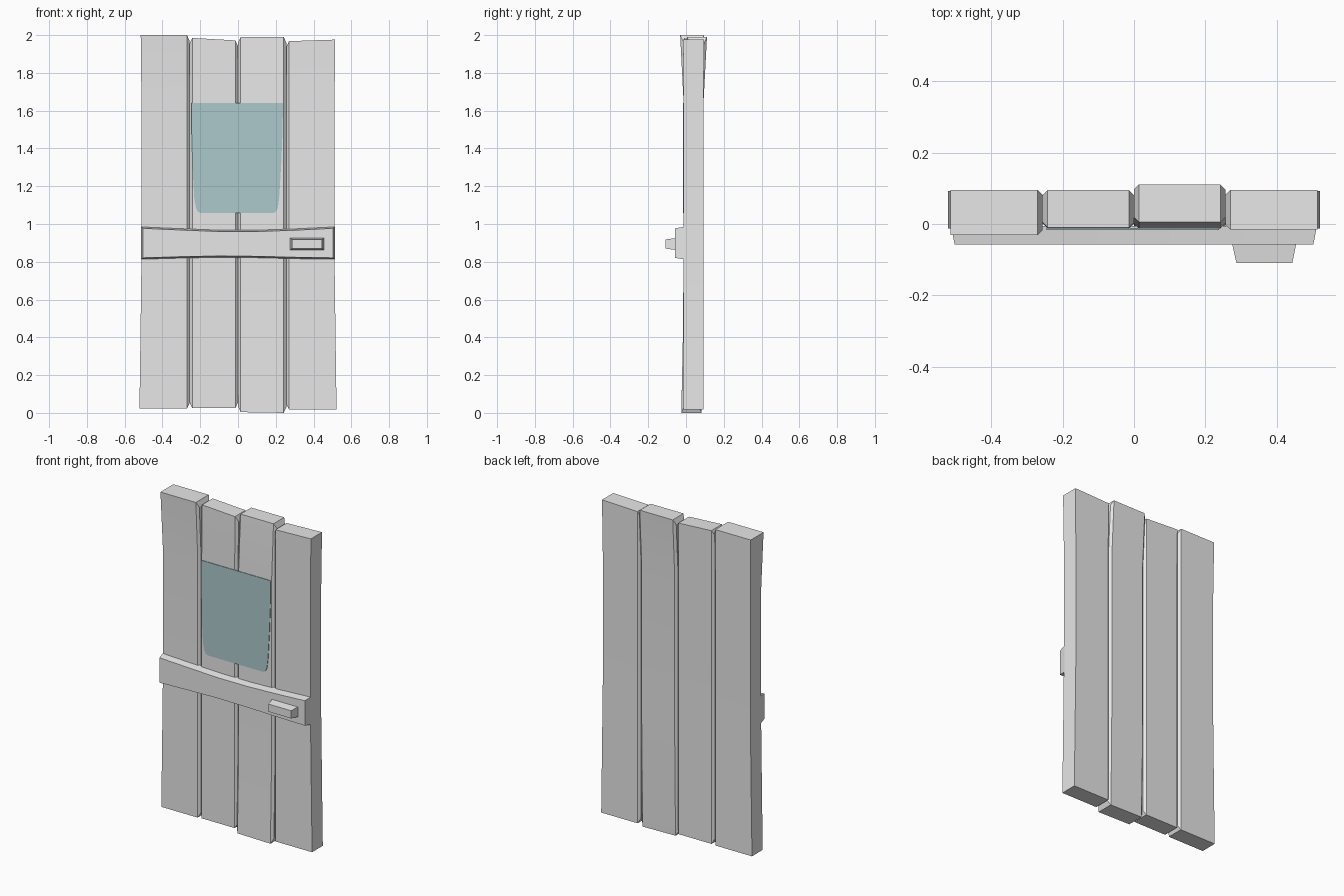
import bpy, bmesh, math

if "Cube" in bpy.data.objects:
    bpy.data.objects.remove(bpy.data.objects["Cube"])

C = 0.014          # groove chamfer


def mat(name, rgb):
    m = bpy.data.materials.new(name)
    m.diffuse_color = (*rgb, 1)
    m.use_nodes = True
    m.node_tree.nodes["Principled BSDF"].inputs["Base Color"].default_value = m.diffuse_color
    return m


GREY = mat("pale_grey", (0.8, 0.8, 0.8))
GLASS = mat("window_teal", (0.42, 0.59, 0.61))


def finish(bm, name, material, smooth=False):
    bmesh.ops.recalc_face_normals(bm, faces=bm.faces[:])
    me = bpy.data.meshes.new(name)
    bm.to_mesh(me)
    bm.free()
    ob = bpy.data.objects.new(name, me)
    bpy.context.collection.objects.link(ob)
    me.materials.append(material)
    if smooth:
        bpy.ops.object.select_all(action='DESELECT')
        ob.select_set(True)
        bpy.context.view_layer.objects.active = ob
        bpy.ops.object.shade_smooth_by_angle(angle=math.radians(25))
    return ob


def outer_edge(side, z):
    # door outline is slightly waisted
    return side * (0.511 + 0.011 * max(0, 1 - z / 0.8) + 0.004 * max(0, (z - 1.65) / 0.35))


def plank(name, gl, gr, bottom, top, f_bot, f_top, b_bot, b_top):
    """gl/gr: groove x, or None on an outer side. bottom/top: z at left and right."""
    bm = bmesh.new()
    rings = []
    for t in (0, 1, 2, 3, 4):
        last = t in (0, 4)
        ends = {0: bottom, 1: (0.4, 0.4), 2: (0.82, 0.82), 3: (1.65, 1.65), 4: top}[t]
        fy = -0.013 + {0: f_bot, 1: f_bot * 0.3, 4: f_top}.get(t, 0)
        by = 0.093 + {0: b_bot, 1: b_bot * 0.3, 4: b_top}.get(t, 0)
        ring = {}
        for key, g, s, z in (("l", gl, -1, ends[0]), ("r", gr, 1, ends[1])):
            x = outer_edge(s, z) if g is None else g - s * C
            ring["f" + key] = bm.verts.new((x, fy, z))
            ring["b" + key] = bm.verts.new((x, by, z))
            if g is not None:
                zi = z + (0.03 if t == 0 else -0.03 if t == 4 else 0)
                ring["rf" + key] = bm.verts.new((g, fy + C, zi))
                ring["rb" + key] = bm.verts.new((g, by - C, zi))
        rings.append(ring)
    loop = ["fl", "fr"] + (["rfr", "rbr"] if gr is not None else []) + ["br", "bl"]
    loop += ["rbl", "rfl"] if gl is not None else []
    for a, b in zip(rings, rings[1:]):
        for i, k in enumerate(loop):
            n = loop[(i + 1) % len(loop)]
            bm.faces.new((a[k], a[n], b[n], b[k]))
    # end caps and their chamfers down into the grooves
    for r in (rings[0], rings[-1]):
        bm.faces.new([r[k] for k in ("fl", "fr", "br", "bl")])
        for key, g in (("l", gl), ("r", gr)):
            if g is not None:
                bm.faces.new([r[k + key] for k in ("f", "rf", "rb", "b")])
    finish(bm, name, GREY, True)


# Four door planks, each warped a little differently at the ends
plank("plank_1", None, -0.256, (0.022, 0.022), (2.0, 2.0), 0, -0.018, 0, 0.003)
plank("plank_2", -0.256, 0.0, (0.025, 0.025), (1.985, 1.972), 0.0, 0.003, 0, 0.002)
plank("plank_3", 0.0, 0.256, (0.004, 0.0), (1.99, 1.99), -0.012, 0.018, -0.01, 0.018)
plank("plank_4", 0.256, None, (0.017, 0.017), (1.968, 1.976), 0, -0.002, 0, 0.002)


def extrude_outline(name, pts, y0, y1, material, taper=None):
    """Front-view outline pushed from y0 to y1; taper gives the front outline."""
    bm = bmesh.new()
    a = [bm.verts.new((x, y0, z)) for x, z in pts]
    b = [bm.verts.new((x, y1, z)) for x, z in (taper or pts)]
    n = len(a)
    for i in range(n):
        bm.faces.new((a[i], a[(i + 1) % n], b[(i + 1) % n], b[i]))
    bm.faces.new(a)
    bm.faces.new(b)
    return finish(bm, name, material)


# Painted window plate
window = [(-0.246, 1.64), (-0.245, 1.48), (-0.239, 1.27), (-0.231, 1.13), (-0.222, 1.085),
          (-0.212, 1.065), (-0.195, 1.057), (0.185, 1.057), (0.202, 1.066), (0.212, 1.09),
          (0.219, 1.15), (0.229, 1.32), (0.236, 1.50), (0.238, 1.64)]
extrude_outline("window", window, -0.011, -0.0165, GLASS)


# Sagging cross bar with bevelled rim
def bar_outline(half, inset):
    xs = [-1, -0.6, -0.2, 0.2, 0.6, 1]
    top = [0.986, 0.977, 0.969, 0.969, 0.976, 0.986]
    bot = [0.812, 0.818, 0.822, 0.820, 0.815, 0.812]
    return ([(x * half, z - inset) for x, z in zip(xs, top)] +
            [(x * half, z + inset) for x, z in reversed(list(zip(xs, bot)))])


extrude_outline("cross_bar", bar_outline(0.513, 0), -0.005, -0.058, GREY, bar_outline(0.503, 0.009))


# Door handle block
def rect(x0, x1, z0, z1):
    return [(x0, z0), (x1, z0), (x1, z1), (x0, z1)]


extrude_outline("handle", rect(0.274, 0.456, 0.862, 0.926), -0.05, -0.109, GREY,
                rect(0.287, 0.444, 0.87, 0.918))
